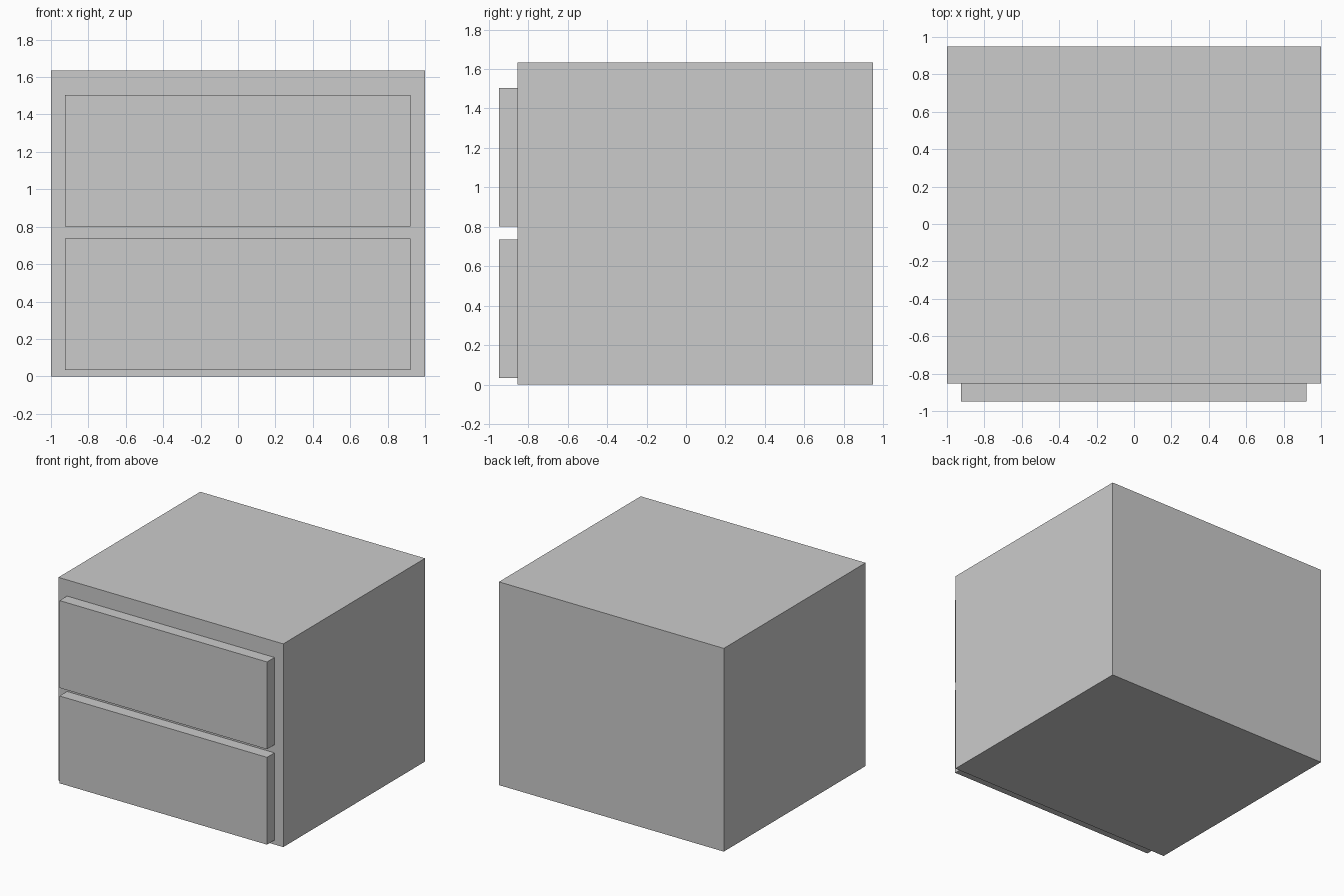
import bpy

if "Cube" in bpy.data.objects:
    bpy.data.objects.remove(bpy.data.objects["Cube"])


def box(name, lo, hi):
    """Add an axis-aligned box spanning two opposite corners."""
    centre = [(a + b) / 2 for a, b in zip(lo, hi)]
    bpy.ops.mesh.primitive_cube_add(size=1, location=centre)
    obj = bpy.context.object
    obj.name = name
    obj.scale = [b - a for a, b in zip(lo, hi)]
    bpy.ops.object.transform_apply(location=False, rotation=False, scale=True)
    return obj


FRONT = -0.853  # front plane of the cabinet

# Cabinet body
box("cabinet_body", (-1, FRONT, 0), (1, 0.948, 1.634))

# Two raised drawer fronts
for name, z0, z1 in (("lower_drawer_front", 0.035, 0.737),
                     ("upper_drawer_front", 0.802, 1.504)):
    box(name, (-0.924, -0.948, z0), (0.922, FRONT, z1))
